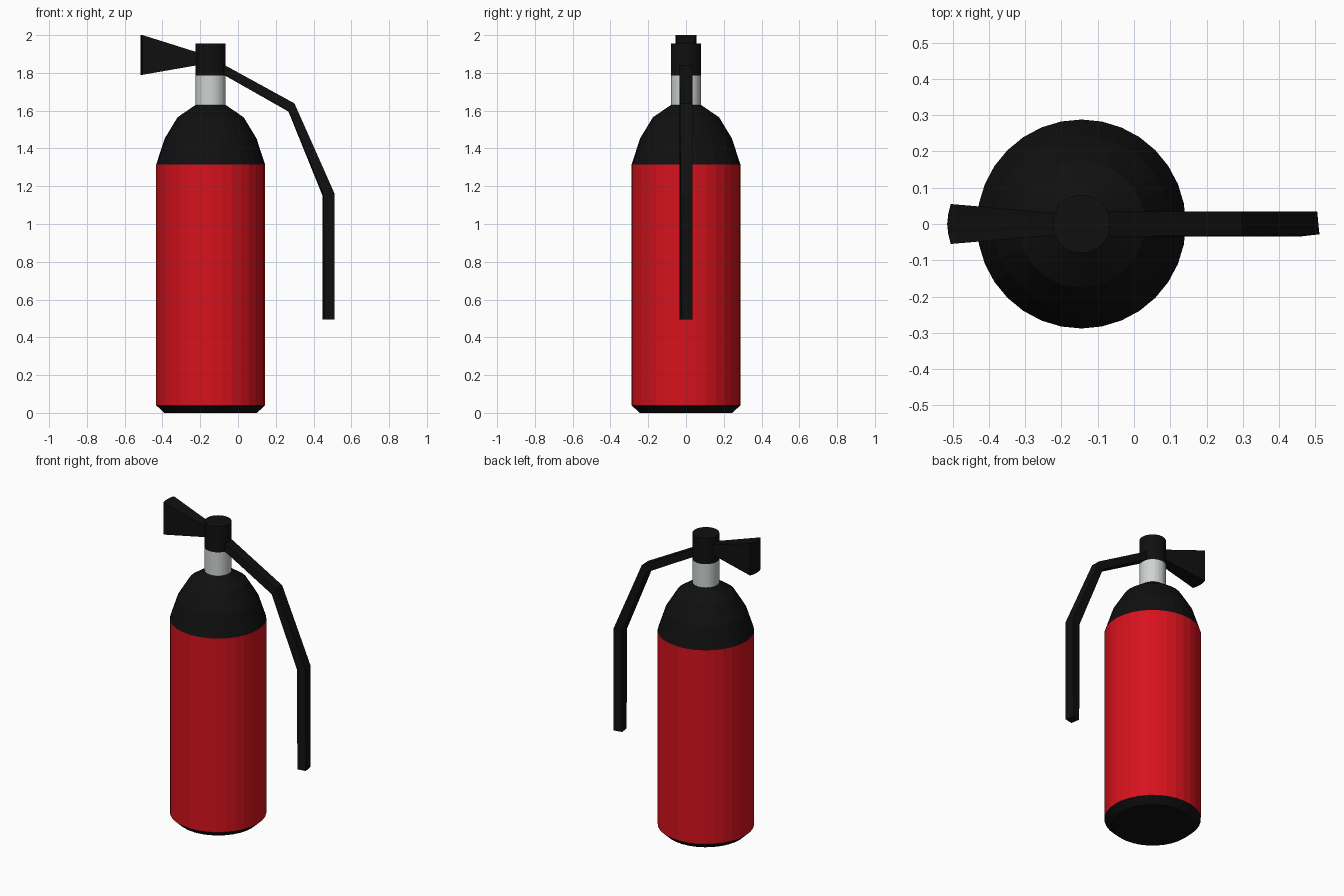
import bpy, bmesh, math
from mathutils import Vector

if "Cube" in bpy.data.objects:
    bpy.data.objects.remove(bpy.data.objects["Cube"])

CX = -0.145   # cylinder axis
N = 32        # sides


def material(name, rgb):
    m = bpy.data.materials.new(name)
    m.diffuse_color = (*rgb, 1)
    m.use_nodes = True
    m.node_tree.nodes["Principled BSDF"].inputs["Base Color"].default_value = m.diffuse_color
    return m


RED = material("red_paint", (0.68, 0.006, 0.012))
BLACK = material("black_rubber", (0.005, 0.005, 0.005))
METAL = material("pale_metal", (0.62, 0.66, 0.64))


def loft(name, rings, mat, cap_start=False, cap_end=False, closed=True):
    """Skin a series of equal-length closed point rings."""
    bm = bmesh.new()
    vs = [[bm.verts.new(p) for p in ring] for ring in rings]
    n = len(vs[0])
    for a, b in zip(vs, vs[1:]):
        for i in range(n):
            j = (i + 1) % n
            bm.faces.new((a[i], a[j], b[j], b[i]))
    if cap_start:
        bm.faces.new(vs[0][::-1])
    if cap_end:
        bm.faces.new(vs[-1])
    bmesh.ops.recalc_face_normals(bm, faces=bm.faces)
    # open shells: make sure they face away from the axis
    f = max(bm.faces, key=lambda f: abs(f.calc_center_median().x - CX))
    c = f.calc_center_median() - Vector((CX, 0, 0))
    if not (cap_start or cap_end) and f.normal.dot(Vector((c.x, c.y, 0))) < 0:
        bmesh.ops.reverse_faces(bm, faces=bm.faces)
    me = bpy.data.meshes.new(name)
    bm.to_mesh(me)
    bm.free()
    me.materials.append(mat)
    ob = bpy.data.objects.new(name, me)
    bpy.context.collection.objects.link(ob)
    return ob


def lathe(name, profile, mat, **caps):
    rings = [[(CX + r * math.cos(2 * math.pi * i / N),
               r * math.sin(2 * math.pi * i / N), z) for i in range(N)]
             for r, z in profile]
    return loft(name, rings, mat, **caps)


# Tank, from the floor up
lathe("base", [(0.245, 0), (0.288, 0.04)], BLACK, cap_start=True)
lathe("tank", [(0.288, 0.04), (0.288, 1.315)], RED)
lathe("shoulder", [(0.288, 1.315), (0.243, 1.453), (0.175, 1.565), (0.08, 1.63)], BLACK)
lathe("neck", [(0.08, 1.63), (0.08, 1.785)], METAL)
lathe("valve_cap", [(0.08, 1.785), (0.08, 1.955)], BLACK, cap_end=True)

# Flared nozzle, following the curve of the valve at both ends
angles = [math.radians(180 + 11.25 * k) for k in range(-2, 3)]
inner = [(CX + 0.08 * math.cos(a), 0.08 * math.sin(a)) for a in angles]
outer = [(-0.505, 0.055), (-0.512, 0.028), (-0.515, 0), (-0.512, -0.028), (-0.505, -0.055)]


def upright(plan, z0, z1):
    return [(x, y, z0) for x, y in plan] + [(x, y, z1) for x, y in reversed(plan)]


nozzle = loft("nozzle", [upright(inner, 1.84, 1.91), upright(outer, 1.79, 2.0)],
              BLACK, cap_end=True)

# Hose: a slightly twisted square section swept through mitred bends
# (centre x, centre z, mitre x, mitre z)
path = [(-0.085, 1.822, 0, 0.027), (0.283, 1.617, 0.016, 0.0215),
        (0.479, 1.156, 0.032, 0.005), (0.479, 0.495, 0.032, 0)]
twists = [0, 3, 6, 10]
rings = []
for (x, z, mx, mz), twist in zip(path, twists):
    t = math.radians(twist)
    c, s = math.cos(t), math.sin(t)
    k = 1 / (c + s)
    ring = []
    for u, v in ((1, 1), (-1, 1), (-1, -1), (1, -1)):
        n, w = (u * c - v * s) * k, (u * s + v * c) * k
        ring.append((x + mx * n, 0.035 * w, z + mz * n))
    rings.append(ring)
loft("hose", rings, BLACK, cap_end=True)
